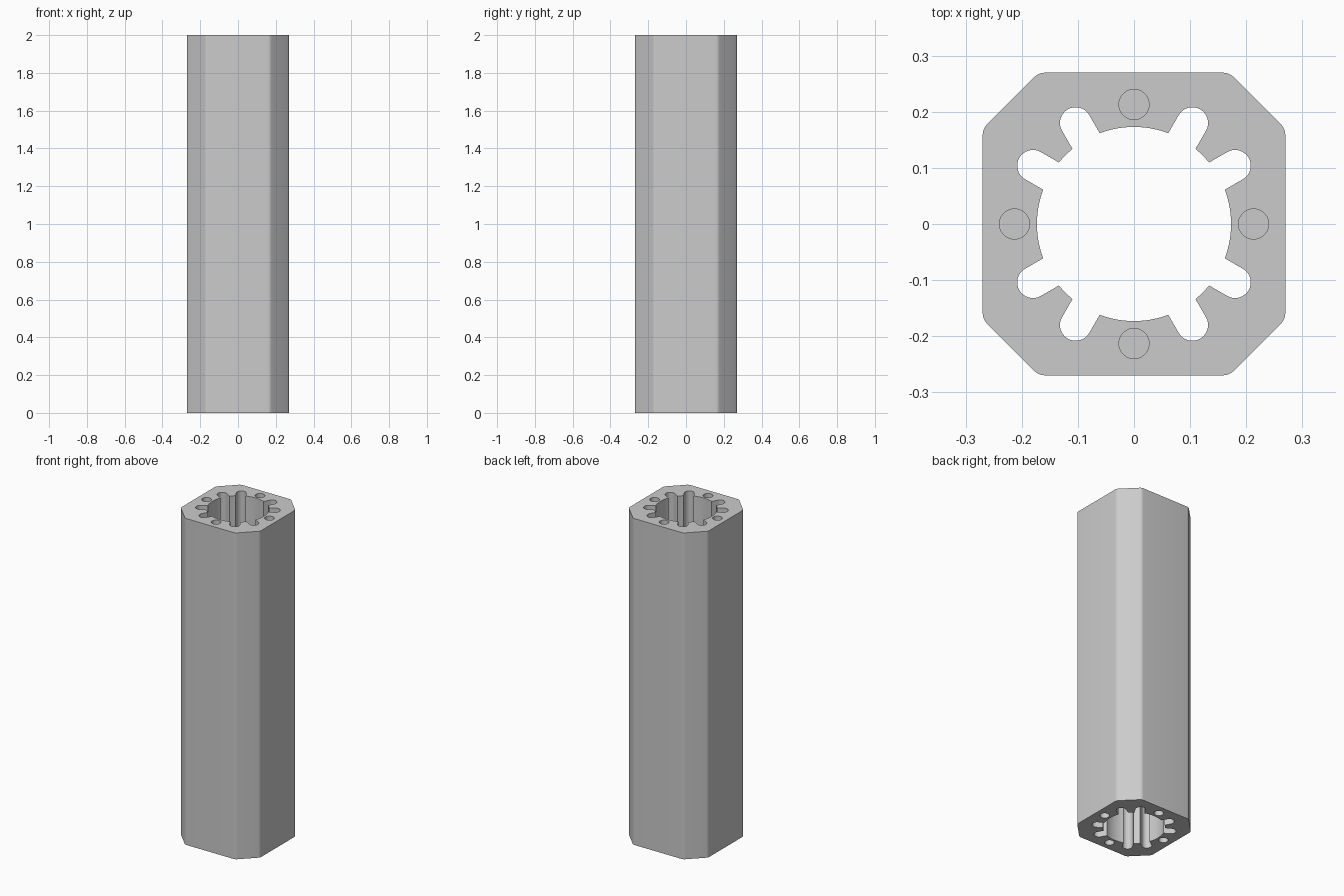
import bpy, bmesh
from math import pi, cos, sin, radians, sqrt, asin
from mathutils import Vector

cube = bpy.data.objects.get("Cube")
if cube:
    bpy.data.objects.remove(cube, do_unlink=True)

HEIGHT, HALF, FLAT = 2.0, 0.267, 0.175
BORE, SLOT_R, SLOT_DIST = 0.173, 0.028, 0.208
HOLE_R, HOLE_DIST, HOLE_DEPTH = 0.027, 0.213, 0.15


def arc(centre, radius, start, end, steps):
    return [centre + radius * Vector((cos(start + (end - start) * i / steps),
                                      sin(start + (end - start) * i / steps)))
            for i in range(steps + 1)]


def outer_profile():
    """Chamfered square with a small fillet at each of its eight corners."""
    turn = radians(22.5)
    fillet = 0.029
    reach = sqrt(HALF ** 2 + FLAT ** 2) - fillet / cos(turn)
    points = []
    for side in range(4):
        for sign in (-1, 1):
            corner = Vector((HALF, sign * FLAT)).normalized() * reach
            mid = sign * turn
            pts = arc(corner, fillet, mid - turn, mid + turn, 5)
            c, s = cos(side * pi / 2), sin(side * pi / 2)
            points += [Vector((c * p.x - s * p.y, s * p.x + c * p.y)) for p in pts]
    return points


def bore_profile():
    """Round bore with paired round-ended grooves either side of each diagonal."""
    half_width = asin(SLOT_R / BORE)
    angles = [radians(a + q) for q in range(0, 360, 90) for a in (30, 60)]
    points = []
    for i, a in enumerate(angles):
        centre = SLOT_DIST * Vector((cos(a), sin(a)))
        points += arc(centre, SLOT_R, a - pi / 2, a + pi / 2, 16)
        following = angles[(i + 1) % 8] + (2 * pi if i == 7 else 0)
        steps = 4 if i % 2 == 0 else 16
        points += arc(Vector((0, 0)), BORE, a + half_width, following - half_width, steps)
    return points


def add_loop(bm, points, z):
    verts = [bm.verts.new((p.x, p.y, z)) for p in points]
    edges = [bm.edges.new((v, verts[(i + 1) % len(verts)])) for i, v in enumerate(verts)]
    return verts, edges


def add_wall(bm, low, high):
    n = len(low)
    for i in range(n):
        j = (i + 1) % n
        bm.faces.new((low[i], low[j], high[j], high[i]))


bm = bmesh.new()
outline, bore = outer_profile(), bore_profile()
holes = [arc(HOLE_DIST * Vector((cos(q * pi / 2), sin(q * pi / 2))),
             HOLE_R, 0, 2 * pi, 24)[:-1] for q in range(4)]

# End faces, with a blind screw hole on each side
walls = []
for z, inward in ((0, 1), (HEIGHT, -1)):
    rim = []
    loops = [add_loop(bm, p, z) for p in (outline, bore)]
    walls.append([verts for verts, edges in loops])
    for verts, edges in loops:
        rim += edges
    pockets = []
    for points in holes:
        verts, edges = add_loop(bm, points, z)
        rim += edges
        pockets.append((verts, points))
    bmesh.ops.triangle_fill(bm, use_beauty=True, edges=rim, normal=(0, 0, -inward))
    for verts, points in pockets:
        floor, _ = add_loop(bm, points, z + inward * HOLE_DEPTH)
        add_wall(bm, verts, floor)
        bm.faces.new(floor)

# Outside and bore walls
for low, high in zip(*walls):
    add_wall(bm, low, high)
bmesh.ops.recalc_face_normals(bm, faces=bm.faces)

mesh = bpy.data.meshes.new("grooved_tube")
bm.to_mesh(mesh)
bm.free()
tube = bpy.data.objects.new("grooved_tube", mesh)
bpy.context.collection.objects.link(tube)

# Plain grey metal
grey = bpy.data.materials.new("plain_grey")
grey.use_nodes = True
colour = (0.6, 0.6, 0.6, 1)
grey.diffuse_color = colour
grey.node_tree.nodes["Principled BSDF"].inputs["Base Color"].default_value = colour
mesh.materials.append(grey)

bpy.context.view_layer.objects.active = tube
tube.select_set(True)
bpy.ops.object.shade_smooth_by_angle(angle=radians(20))
